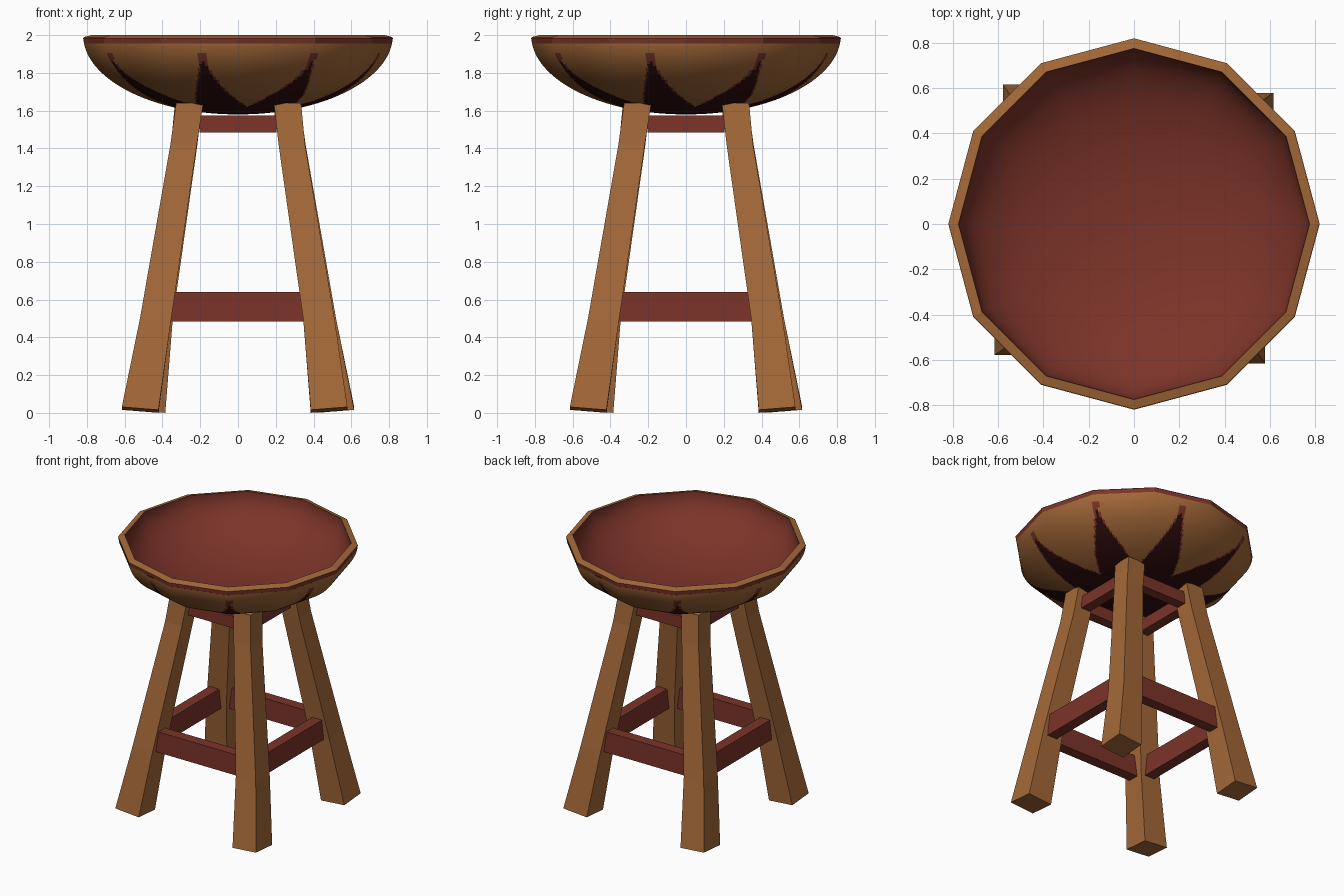
import bpy, bmesh, math
from mathutils import Matrix, Vector

cube = bpy.data.objects.get("Cube")
if cube:
    bpy.data.objects.remove(cube, do_unlink=True)


def material(name, rgb):
    m = bpy.data.materials.new(name)
    m.use_nodes = True
    col = (*rgb, 1.0)
    m.diffuse_color = col
    bsdf = next(n for n in m.node_tree.nodes if n.type == 'BSDF_PRINCIPLED')
    bsdf.inputs["Base Color"].default_value = col
    bsdf.inputs["Roughness"].default_value = 0.8
    return m


WOOD = material("warm wood", (0.37, 0.14, 0.04))
RED = material("red stain", (0.2, 0.034, 0.022))
DARK = material("dark maroon", (0.03, 0.004, 0.004))


def add_object(name, bm, mats):
    me = bpy.data.meshes.new(name)
    bm.to_mesh(me)
    bm.free()
    for m in mats:
        me.materials.append(m)
    ob = bpy.data.objects.new(name, me)
    bpy.context.collection.objects.link(ob)
    return ob


SIDES = 12


def revolve(name, profile, mats, per_side=1, rule=None, closed=False):
    """Sweep an (r, z) profile round a twelve-sided outline."""
    bm = bmesh.new()
    n = SIDES * per_side
    step = math.tau / SIDES
    rings = []
    for r, z in profile:
        ring = []
        for j in range(n):
            a = math.tau * j / n
            off = (j % per_side) / per_side * step - step / 2
            k = r * math.cos(step / 2) / math.cos(off)
            ring.append(bm.verts.new((k * math.cos(a), k * math.sin(a), z)))
        rings.append(ring)
    pairs = list(zip(rings, rings[1:]))
    if closed:
        pairs.append((rings[-1], rings[0]))
    for lo, hi in pairs:
        for j in range(n):
            q = (j + 1) % n
            bm.faces.new((lo[j], lo[q], hi[q], hi[j]))
    bmesh.ops.remove_doubles(bm, verts=bm.verts, dist=1e-5)
    if rule:
        for f in bm.faces:
            f.material_index = rule(f)
    return add_object(name, bm, mats)


def round_normals(ob, radius, depth, sign):
    """Smooth shading that follows the ideal rounded bowl."""
    me = ob.data
    me.polygons.foreach_set("use_smooth", [True] * len(me.polygons))
    normals = []
    for v in me.vertices:
        x, y, z = v.co
        g = Vector((x / radius ** 2, y / radius ** 2, (z - 2) / depth ** 2))
        normals.append(sign * g.normalized())
    me.normals_split_custom_set_from_vertices(normals)


def bowl_profile(radius, depth, start, count):
    pts = []
    for i in range(count + 1):
        a = math.pi / 2 + (start - math.pi / 2) * i / count
        pts.append((max(0.0, radius * math.cos(a)), 2 - depth * math.sin(a)))
    pts[0] = (0.0, 2 - depth)
    return pts


# Bowl outside, with eight tapering stained spikes rising from the base
def spike_rule(face):
    c = face.calc_center_median()
    r = math.hypot(c.x, c.y)
    spacing = 45
    d = abs((math.degrees(math.atan2(c.y, c.x)) - 30.5 + spacing / 2) % spacing - spacing / 2)
    t = (0.79 - r) / 0.45
    arc = math.radians(d) * r
    if math.hypot(arc, c.z - 1.885) < 0.026:
        return 1
    if t <= 0 or c.z > 1.9:
        return 0
    width = 0.9 + 21.6 * t ** 1.4
    if d > width:
        return 0
    return 1 if d > width - 0.9 and t < 0.9 else 2


RADIUS, DEPTH = 0.82, 0.42
start = math.asin(0.045 / DEPTH)
outside = revolve("bowl_outside", bowl_profile(RADIUS, DEPTH, start, 50),
                  [WOOD, RED, DARK], 24, spike_rule)
round_normals(outside, RADIUS, DEPTH, 1)

# Bowl inside
inside = revolve("bowl_inside", bowl_profile(0.775, 0.36, 0, 24)[::-1], [RED], 4)
round_normals(inside, 0.775, 0.36, -1)

# Rim: wooden top edge over a red outer band
rim = revolve("bowl_rim", [(0.815, 1.955), (0.82, 1.985), (0.815, 1.99), (0.775, 2.0)],
              [WOOD, RED], 1,
              lambda f: 1 if f.calc_center_median().z < 1.98 else 0)

# Legs: square, splayed and flared towards the foot
LEG = [  # centre x, centre y, z, half width, tilt
    (0.482, -0.518, 0.016, 0.097, 0.08),
    (0.428, -0.436, 0.5, 0.083, 0.0),
    (0.285, -0.288, 1.42, 0.07, 0.0),
    (0.262, -0.256, 1.64, 0.072, 0.0),
]
CORNERS = [(-1, -1), (1, -1), (1, 1), (-1, 1)]


def leg(name, turn):
    bm = bmesh.new()
    rings = []
    for cx, cy, z, h, tilt in LEG:
        rings.append([bm.verts.new((cx + sx * h, cy + sy * h, z + tilt * h * (sx - sy)))
                      for sx, sy in CORNERS])
    for lo, hi in zip(rings, rings[1:]):
        for j in range(4):
            q = (j + 1) % 4
            bm.faces.new((lo[j], lo[q], hi[q], hi[j]))
    bm.faces.new(rings[0][::-1])
    bm.faces.new(rings[-1])
    bmesh.ops.transform(bm, matrix=turn, verts=bm.verts)
    return add_object(name, bm, [WOOD])


# Rails: plain boards between neighbouring legs
def rail(name, turn, half_length, y_range, z_range):
    y0, y1 = y_range
    z0, z1 = z_range
    bm = bmesh.new()
    place = (turn @ Matrix.Translation((0, (y0 + y1) / 2, (z0 + z1) / 2))
             @ Matrix.Diagonal((2 * half_length, y1 - y0, z1 - z0, 1)))
    bmesh.ops.create_cube(bm, size=1, matrix=place)
    return add_object(name, bm, [RED])


leg_names = ["front_left", "back_left", "back_right", "front_right"]
side_names = ["front", "left", "back", "right"]
for i in range(4):
    turn = Matrix.Rotation(math.pi / 2 * i, 4, 'Z')
    leg(leg_names[i] + "_leg", turn)
    rail(side_names[i] + "_lower_rail", turn, 0.355, (-0.47, -0.39), (0.485, 0.64))
    rail(side_names[i] + "_upper_rail", turn, 0.205, (-0.295, -0.22), (1.485, 1.575))
